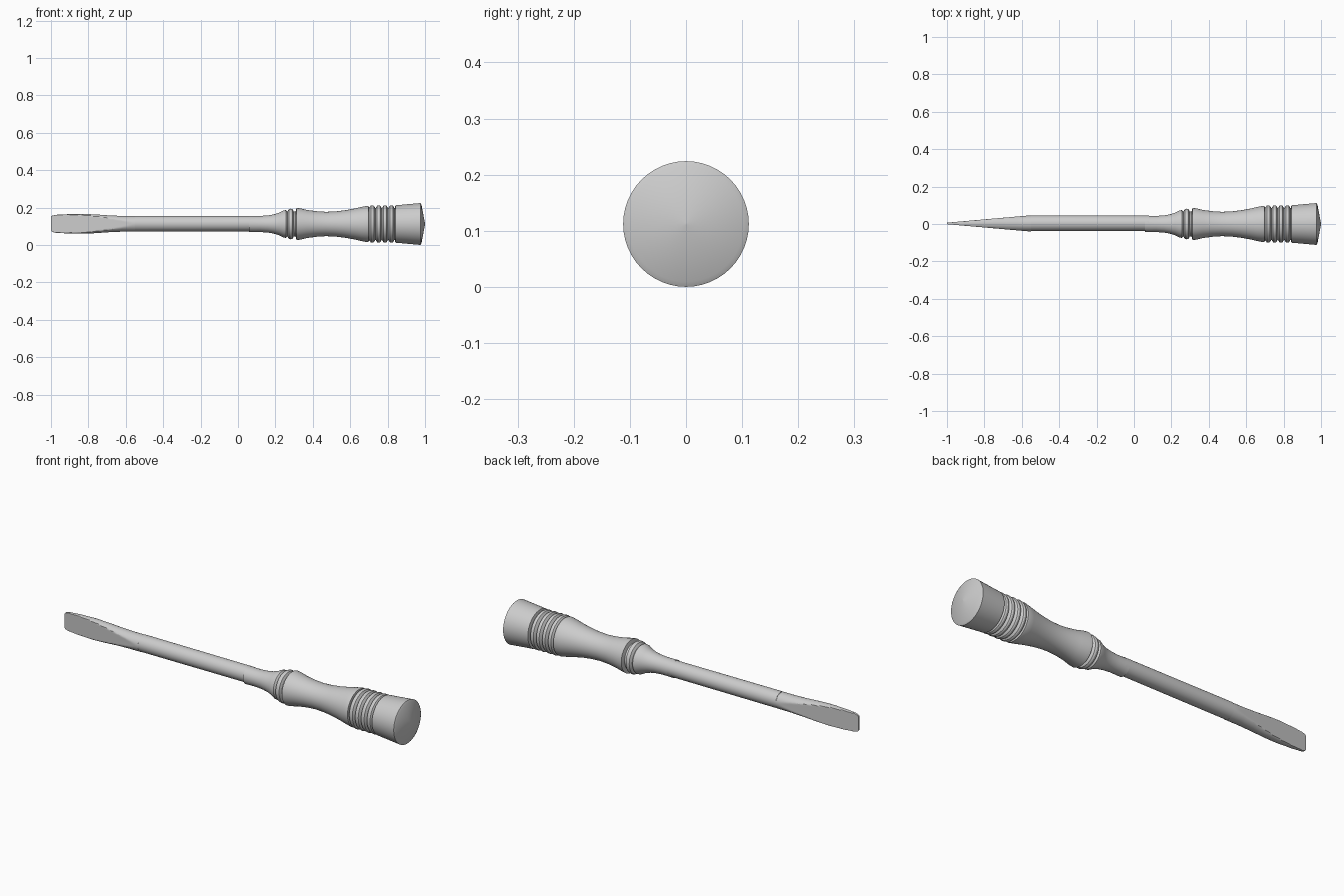
import bpy, bmesh, math

cube = bpy.data.objects.get("Cube")
if cube:
    bpy.data.objects.remove(cube, do_unlink=True)

AXIS_Z = 0.112
SIDES = 48

grey = bpy.data.materials.new("plain_grey")
grey.use_nodes = True
colour = (0.6, 0.6, 0.6, 1)
grey.diffuse_color = colour
grey.node_tree.nodes["Principled BSDF"].inputs["Base Color"].default_value = colour


def loft(name, rings, cap_start=False, cap_end=False, centre=(0, AXIS_Z)):
    """Skin rings of (x, half width, half height, flat limit) along x."""
    bm = bmesh.new()
    loops = []
    for x, ry, rz, limit in rings:
        loop = []
        for i in range(SIDES):
            a = math.tau * i / SIDES
            y = max(-limit, min(limit, ry * math.cos(a)))
            loop.append(bm.verts.new((x, centre[0] + y, centre[1] + rz * math.sin(a))))
        loops.append(loop)
    for a, b in zip(loops, loops[1:]):
        for i in range(SIDES):
            j = (i + 1) % SIDES
            bm.faces.new((a[i], a[j], b[j], b[i]))
    if cap_start:
        bm.faces.new(loops[0])
    if cap_end:
        bm.faces.new(loops[-1])
    bmesh.ops.recalc_face_normals(bm, faces=bm.faces)
    mesh = bpy.data.meshes.new(name)
    bm.to_mesh(mesh)
    bm.free()
    mesh.materials.append(grey)
    obj = bpy.data.objects.new(name, mesh)
    bpy.context.collection.objects.link(obj)
    bpy.ops.object.select_all(action="DESELECT")
    obj.select_set(True)
    bpy.context.view_layer.objects.active = obj
    bpy.ops.object.shade_smooth_by_angle(angle=math.radians(28))
    return obj


def turned(name, profile, **caps):
    """Round part from (x, radius) points."""
    return loft(name, [(x, r, r, 1) for x, r in profile], **caps)


def interpolate(points, x):
    for (x0, v0), (x1, v1) in zip(points, points[1:]):
        if x <= x1:
            return v0 + (v1 - v0) * (x - x0) / (x1 - x0)
    return points[-1][1]


# Butt cap with a shallow pointed end
turned("butt_cap", [(0.838, 0.084), (0.842, 0.1), (0.9, 0.105), (0.965, 0.111),
                    (0.976, 0.112), (0.981, 0.103), (1.0, 0.002)], cap_end=True)

# Ridged band: four rounded rings with grooves between
ridges = [(0.7, 0.085)]
for i in range(4):
    start = 0.704 + i * 0.034
    ridges += [(start + 0.006, 0.098), (start + 0.016, 0.1),
               (start + 0.023, 0.097), (start + 0.031, 0.084)]
turned("grip_rings", ridges + [(0.838, 0.084)])

# Waisted grip
turned("grip", [(0.308, 0.066), (0.313, 0.086), (0.33, 0.084), (0.37, 0.075),
                (0.42, 0.068), (0.47, 0.065), (0.52, 0.067), (0.57, 0.073),
                (0.62, 0.082), (0.66, 0.091), (0.69, 0.097), (0.698, 0.096),
                (0.7, 0.085)])

# Collar rings and the flared neck
turned("collar", [(0.264, 0.066), (0.272, 0.079), (0.283, 0.082), (0.292, 0.079),
                  (0.299, 0.066), (0.308, 0.066)])
turned("neck", [(0.06, 0.036), (0.06, 0.044), (0.12, 0.043), (0.16, 0.046),
                (0.19, 0.051), (0.22, 0.06), (0.245, 0.073), (0.256, 0.074),
                (0.264, 0.066)])

# Shaft
loft("shaft", [(-0.55, 0.042, 0.042, 1), (0.08, 0.041, 0.041, 1)],
     centre=(0.004, AXIS_Z + 0.002))

# Blade: the round shaft spreads sideways and is ground to a wedge
outline = [(-1, 0.036), (-0.994, 0.043), (-0.975, 0.048), (-0.92, 0.051),
           (-0.83, 0.053), (-0.76, 0.05), (-0.69, 0.045), (-0.62, 0.042),
           (-0.55, 0.042)]
stations = sorted({x for x, _ in outline} | {-1 + 0.015 * i for i in range(30)})
blade = [(x, 0.042, interpolate(outline, x), 0.004 + 0.088 * (x + 1)) for x in stations]
loft("blade", blade, cap_start=True, centre=(0.003, AXIS_Z + 0.001))
